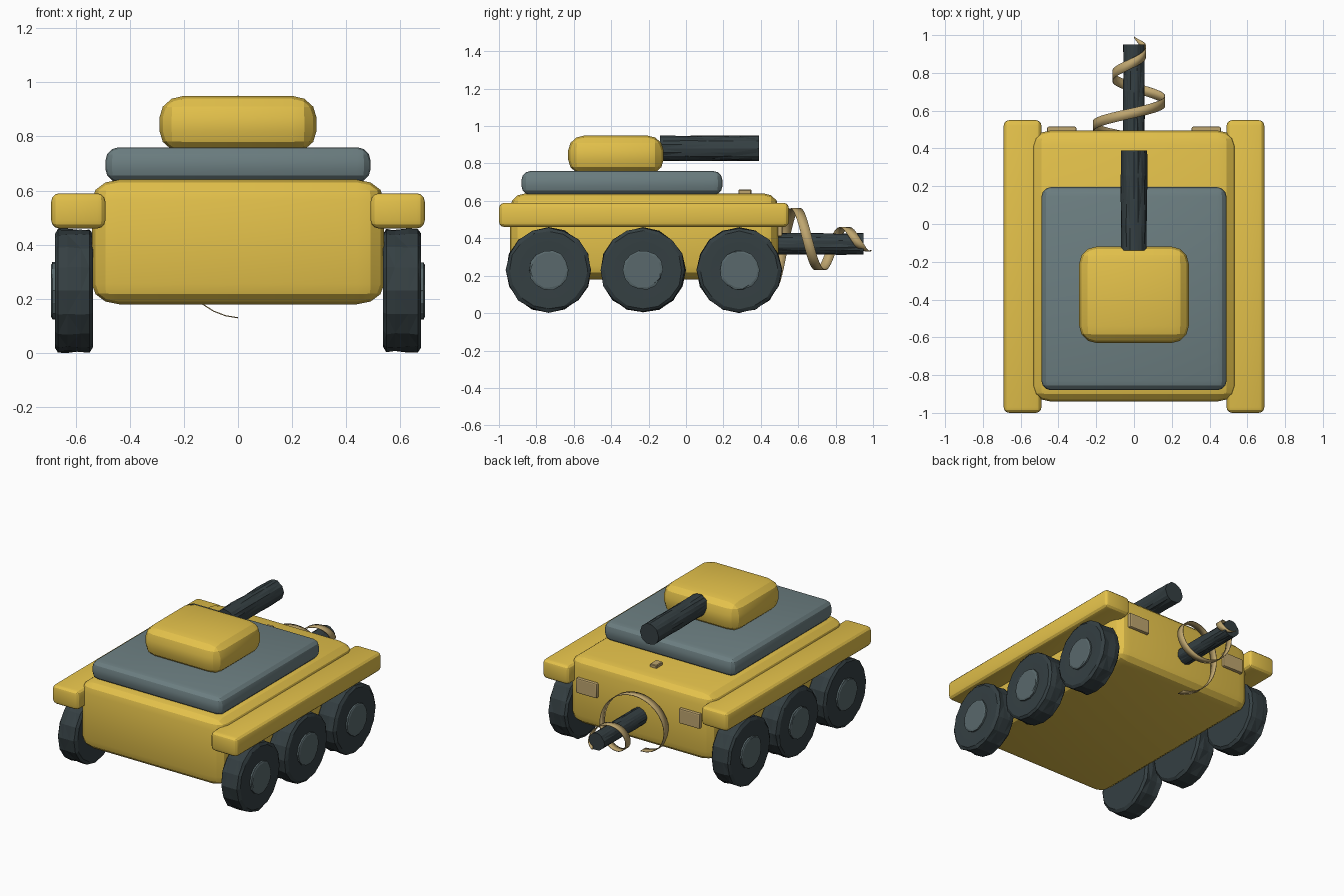
import bpy, bmesh, math, random
from mathutils import Vector

if "Cube" in bpy.data.objects:
    bpy.data.objects.remove(bpy.data.objects["Cube"])

random.seed(4)


def material(name, rgb):
    m = bpy.data.materials.new(name)
    m.diffuse_color = (*rgb, 1)
    m.use_nodes = True
    m.node_tree.nodes["Principled BSDF"].inputs["Base Color"].default_value = m.diffuse_color
    return m


YELLOW = material("yellow_paint", (0.78, 0.54, 0.07))
SLATE = material("slate_grey", (0.15, 0.21, 0.22))
DARK = material("dark_rubber", (0.035, 0.05, 0.055))
HUB = material("hub_grey", (0.10, 0.14, 0.15))
TAN = material("tan_metal", (0.52, 0.38, 0.16))


def finish(name, bm, mat, smooth=False):
    bmesh.ops.recalc_face_normals(bm, faces=bm.faces[:])
    me = bpy.data.meshes.new(name)
    bm.to_mesh(me)
    bm.free()
    me.materials.append(mat)
    ob = bpy.data.objects.new(name, me)
    bpy.context.collection.objects.link(ob)
    if smooth:
        bpy.ops.object.select_all(action='DESELECT')
        ob.select_set(True)
        bpy.context.view_layer.objects.active = ob
        bpy.ops.object.shade_smooth_by_angle(angle=math.radians(20))
    return ob


def rounded_box(name, lo, hi, r, mat, segments=3):
    """Box between two corners, with its own rounding radius per axis."""
    lo, hi, r = Vector(lo), Vector(hi), Vector(r)
    mid, size = (lo + hi) / 2, hi - lo
    bm = bmesh.new()
    bmesh.ops.create_cube(bm, size=1)
    for v in bm.verts:
        v.co = Vector([v.co[i] * size[i] / r[i] for i in range(3)])
    bmesh.ops.bevel(bm, geom=bm.edges[:], offset=1, segments=segments,
                    profile=0.5, affect='EDGES')
    for v in bm.verts:
        v.co = mid + Vector([v.co[i] * r[i] for i in range(3)])
    return finish(name, bm, mat, True)


def rough_lathe(name, profile, sides, jitter, place, mat):
    """Turned part from (along, radius) points with a crumpled, faceted skin."""
    bm = bmesh.new()
    rings = []
    for a, rad in profile:
        ring = []
        for i in range(sides):
            t = math.tau * i / sides
            rr = max(rad - random.uniform(0, jitter), 0.001) if rad > 0.02 else rad
            ring.append(bm.verts.new(place(a, rr * math.cos(t), rr * math.sin(t))))
        rings.append(ring)
    for p, q in zip(rings, rings[1:]):
        for i in range(sides):
            j = (i + 1) % sides
            bm.faces.new((p[i], p[j], q[j], q[i]))
    bm.faces.new(rings[0])
    bm.faces.new(rings[-1])
    bmesh.ops.triangulate(bm, faces=bm.faces[:])
    return finish(name, bm, mat)


# Body, deck and turret
rounded_box("hull", (-0.54, -0.94, 0.18), (0.54, 0.495, 0.64), (0.1, 0.08, 0.075), YELLOW)
rounded_box("deck_plate", (-0.49, -0.88, 0.63), (0.49, 0.195, 0.76), (0.05, 0.05, 0.05), SLATE)
rounded_box("turret", (-0.29, -0.63, 0.74), (0.29, -0.12, 0.95), (0.09, 0.09, 0.08), YELLOW)
rounded_box("top_latch", (-0.025, 0.28, 0.63), (0.025, 0.35, 0.66), (0.004,) * 3, TAN, 1)

# Fenders, lamps and wheels on both sides
for side, s in (("left", -1), ("right", 1)):
    x0, x1 = sorted((0.49 * s, 0.69 * s))
    rounded_box(f"fender_{side}", (x0, -1.0, 0.46), (x1, 0.55, 0.59), (0.03, 0.03, 0.03), YELLOW)
    x0, x1 = sorted((0.305 * s, 0.46 * s))
    rounded_box(f"rear_lamp_{side}", (x0, 0.48, 0.41), (x1, 0.515, 0.51), (0.008,) * 3, TAN, 2)
    for n, wy in enumerate((-0.735, -0.23, 0.285), 1):
        def place(a, u, v, s=s, wy=wy):
            return (s * a, wy + u, 0.23 + v)
        rough_lathe(f"tyre_{side}_{n}",
                    [(0.535, 0.12), (0.535, 0.212), (0.548, 0.23), (0.58, 0.23), (0.63, 0.23),
                     (0.665, 0.23), (0.677, 0.212), (0.677, 0.16), (0.675, 0.1)],
                    16, 0.009, place, DARK)
        rough_lathe(f"hub_{side}_{n}",
                    [(0.6, 0.11), (0.686, 0.11), (0.69, 0.1), (0.69, 0.05)],
                    14, 0.008, place, HUB)

# Gun barrel and drill shaft
for name, z, r, y0, y1 in (("gun_barrel", 0.88, 0.072, -0.14, 0.39),
                           ("drill_shaft", 0.37, 0.06, 0.46, 0.95)):
    steps = [(y0 + (y1 - y0) * i / 4, r) for i in range(5)]
    rough_lathe(name, steps, 20, 0.007, lambda a, u, v, z=z: (u, a, z + v), DARK)

# Tapering spiral blade around the drill
bm = bmesh.new()
N = 64
prev = None
for i in range(N + 1):
    t = i / N
    ang = -math.pi / 2 - 2 * math.tau * t
    r = 0.24 - 0.205 * t
    y = 0.455 + 0.535 * t
    w = 0.027 * min(1, (1 - t) * 8 + 0.1)
    x, z = r * math.cos(ang), 0.37 + r * math.sin(ang)
    cur = [bm.verts.new((x, y - w, z)), bm.verts.new((x, y + w, z))]
    if prev:
        bm.faces.new((prev[0], prev[1], cur[1], cur[0]))
    prev = cur
blade = finish("drill_spiral", bm, TAN, True)
mod = blade.modifiers.new("thickness", 'SOLIDIFY')
mod.thickness = 0.004
mod.offset = 0
